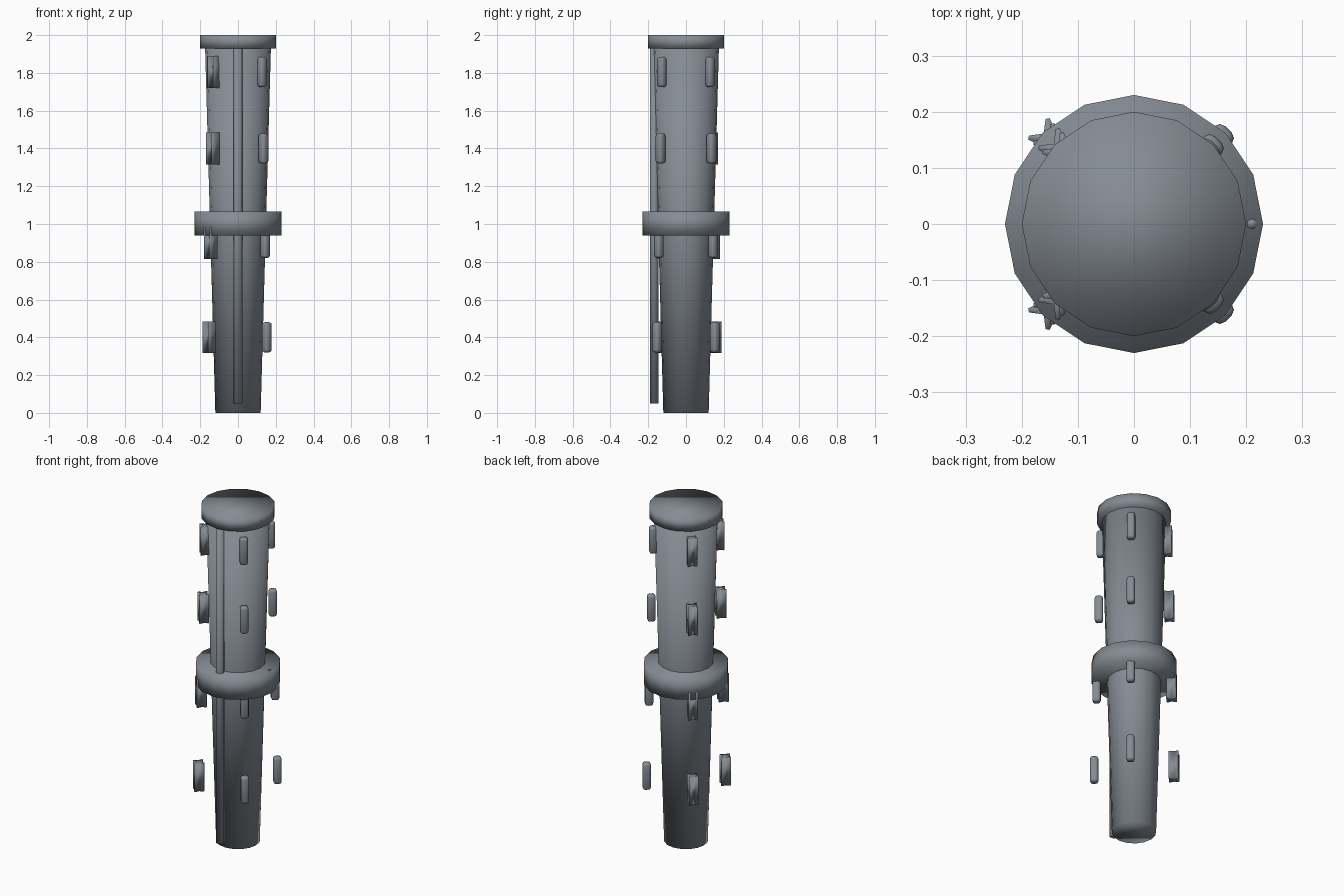
import bpy, bmesh, math
from mathutils import Matrix

if "Cube" in bpy.data.objects:
    bpy.data.objects.remove(bpy.data.objects["Cube"])

steel = bpy.data.materials.new("blue_grey")
steel.diffuse_color = (0.235, 0.262, 0.295, 1)
steel.use_nodes = True
steel.node_tree.nodes["Principled BSDF"].inputs["Base Color"].default_value = steel.diffuse_color


def tube(name, r1, r2, z0, z1, x=0, y=0, sides=16, turn=0):
    bpy.ops.mesh.primitive_cone_add(vertices=sides, radius1=r1, radius2=r2, depth=z1 - z0,
                                    location=(x, y, (z0 + z1) / 2), rotation=(0, 0, turn))
    ob = bpy.context.object
    ob.name = name
    ob.data.materials.append(steel)
    bpy.ops.object.shade_smooth()


def finish(bm, name, loc, angle):
    bmesh.ops.recalc_face_normals(bm, faces=bm.faces)
    for f in bm.faces:
        f.smooth = True
    me = bpy.data.meshes.new(name)
    bm.to_mesh(me)
    bm.free()
    me.materials.append(steel)
    ob = bpy.data.objects.new(name, me)
    ob.location = loc
    ob.rotation_euler.z = angle
    bpy.context.collection.objects.link(ob)


def rounded_lug(name, loc, angle):
    bm = bmesh.new()
    bmesh.ops.create_cube(bm, size=1, matrix=Matrix.Diagonal((0.045, 0.044, 0.16, 1)))
    bmesh.ops.bevel(bm, geom=bm.edges[:], offset=0.014, segments=2, profile=0.5, affect='EDGES')
    finish(bm, name, loc, angle)


def pinched_lug(name, loc, angle):
    # hourglass section (x radial, y tangential) swept upwards
    q = [(0.012, 0), (0.028, 0.021), (0.024, 0.027), (0, 0.019)]
    pts = (q + [(-x, y) for x, y in q[2:0:-1]]
           + [(-x, -y) for x, y in q] + [(x, -y) for x, y in q[2:0:-1]])
    bm = bmesh.new()
    rings = [[bm.verts.new((x, y, z)) for x, y in pts] for z in (-0.084, 0.084)]
    n = len(pts)
    for i in range(n):
        j = (i + 1) % n
        bm.faces.new((rings[0][i], rings[0][j], rings[1][j], rings[1][i]))
    # slightly sunken ends
    for ring, z in zip(rings, (-0.08, 0.08)):
        c = bm.verts.new((0, 0, z))
        for i in range(n):
            bm.faces.new((ring[i], ring[(i + 1) % n], c))
    finish(bm, name, loc, angle)


# tapered shaft, collar and end cap
tube("shaft", 0.12, 0.175, 0, 1.96)
tube("collar", 0.23, 0.23, 0.94, 1.065)
tube("end_cap", 0.2, 0.2, 1.93, 2.0)

# long rod along the front and small pin on the collar
tube("front_rod", 0.025, 0.025, 0.05, 1.95, y=-0.168, sides=6, turn=math.pi / 2)
tube("collar_pin", 0.009, 0.009, 1.0, 1.067, x=0.21, sides=8)

# four rows of lugs: rounded on +x, pinched on -x
for row, z in enumerate((0.4, 0.9, 1.4, 1.805)):
    r = 0.226 - 0.0255 * z
    for q in range(4):
        a = math.radians(45 + 90 * q)
        loc = (r * math.cos(a), r * math.sin(a), z)
        make = rounded_lug if q in (0, 3) else pinched_lug
        make(f"lug_{row}_{q}", loc, a)
